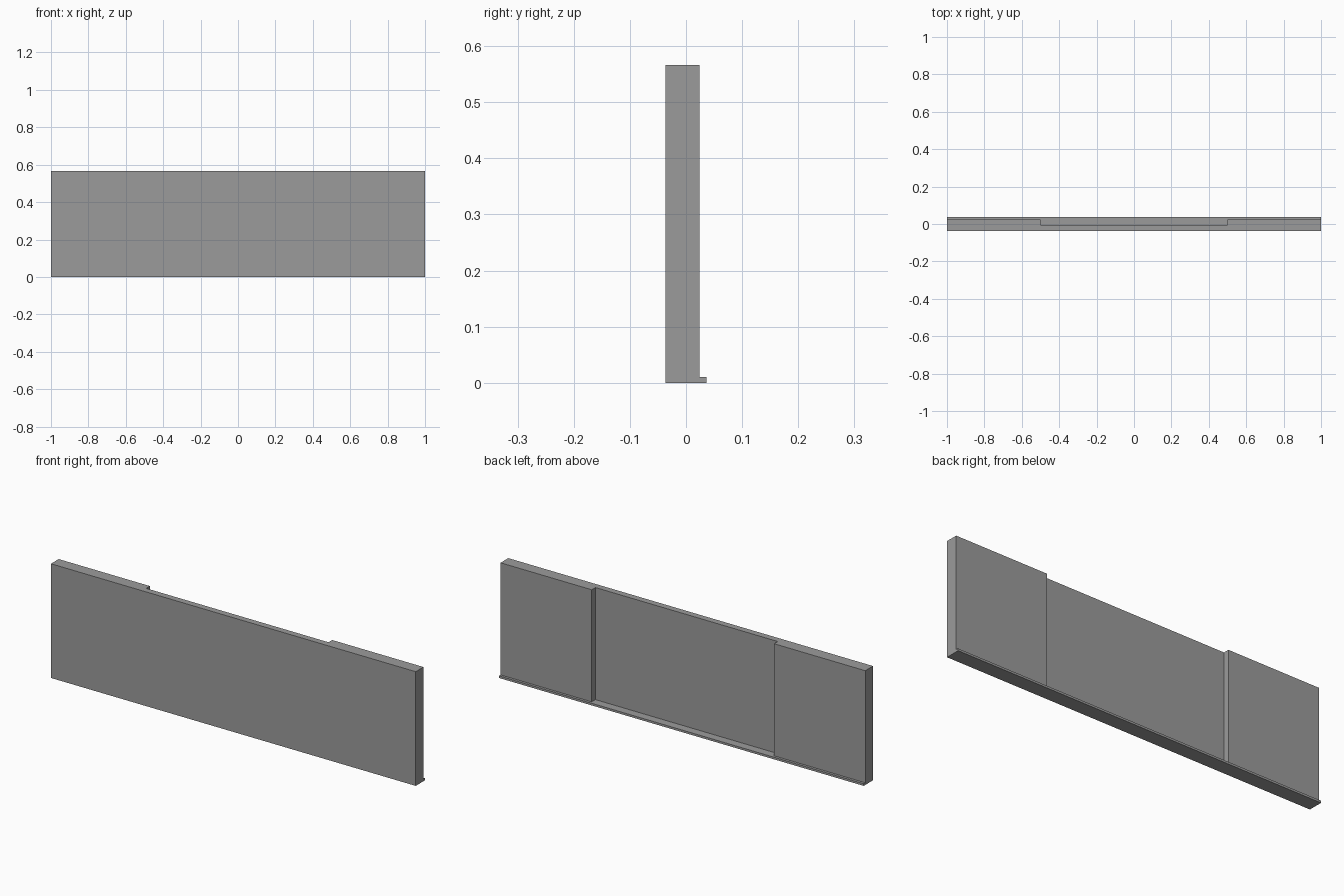
import bpy
import bmesh
from mathutils import Vector

if "Cube" in bpy.data.objects:
    bpy.data.objects.remove(bpy.data.objects["Cube"])

HEIGHT = 0.566
SILL_TOP = 0.0105
FRONT, BACK = -0.0365, 0.0365
RECESS, PILASTER = -0.005, 0.024

# Dark grey finish shared by all parts
dark_grey = bpy.data.materials.new("dark_grey")
dark_grey.diffuse_color = (0.33, 0.33, 0.33, 1)
dark_grey.use_nodes = True
dark_grey.node_tree.nodes["Principled BSDF"].inputs["Base Color"].default_value = dark_grey.diffuse_color


def box(name, lo, hi):
    """Axis-aligned box spanning two opposite corners."""
    lo, hi = Vector(lo), Vector(hi)
    bm = bmesh.new()
    bmesh.ops.create_cube(bm, size=1)
    bmesh.ops.scale(bm, vec=hi - lo, verts=bm.verts)
    bmesh.ops.translate(bm, vec=(lo + hi) / 2, verts=bm.verts)
    mesh = bpy.data.meshes.new(name)
    bm.to_mesh(mesh)
    bm.free()
    mesh.materials.append(dark_grey)
    obj = bpy.data.objects.new(name, mesh)
    bpy.context.collection.objects.link(obj)
    return obj


# Base sill, projecting slightly at the back
box("base_sill", (-1, FRONT, 0), (1, BACK, SILL_TOP))

# Thin centre panel, flush with the front
box("centre_panel", (-0.5, FRONT, SILL_TOP), (0.5, RECESS, HEIGHT))

# Thick end panels on both sides
for side, x0 in (("left", -1), ("right", 0.5)):
    box(side + "_end_panel", (x0, FRONT, SILL_TOP), (x0 + 0.5, PILASTER, HEIGHT))
